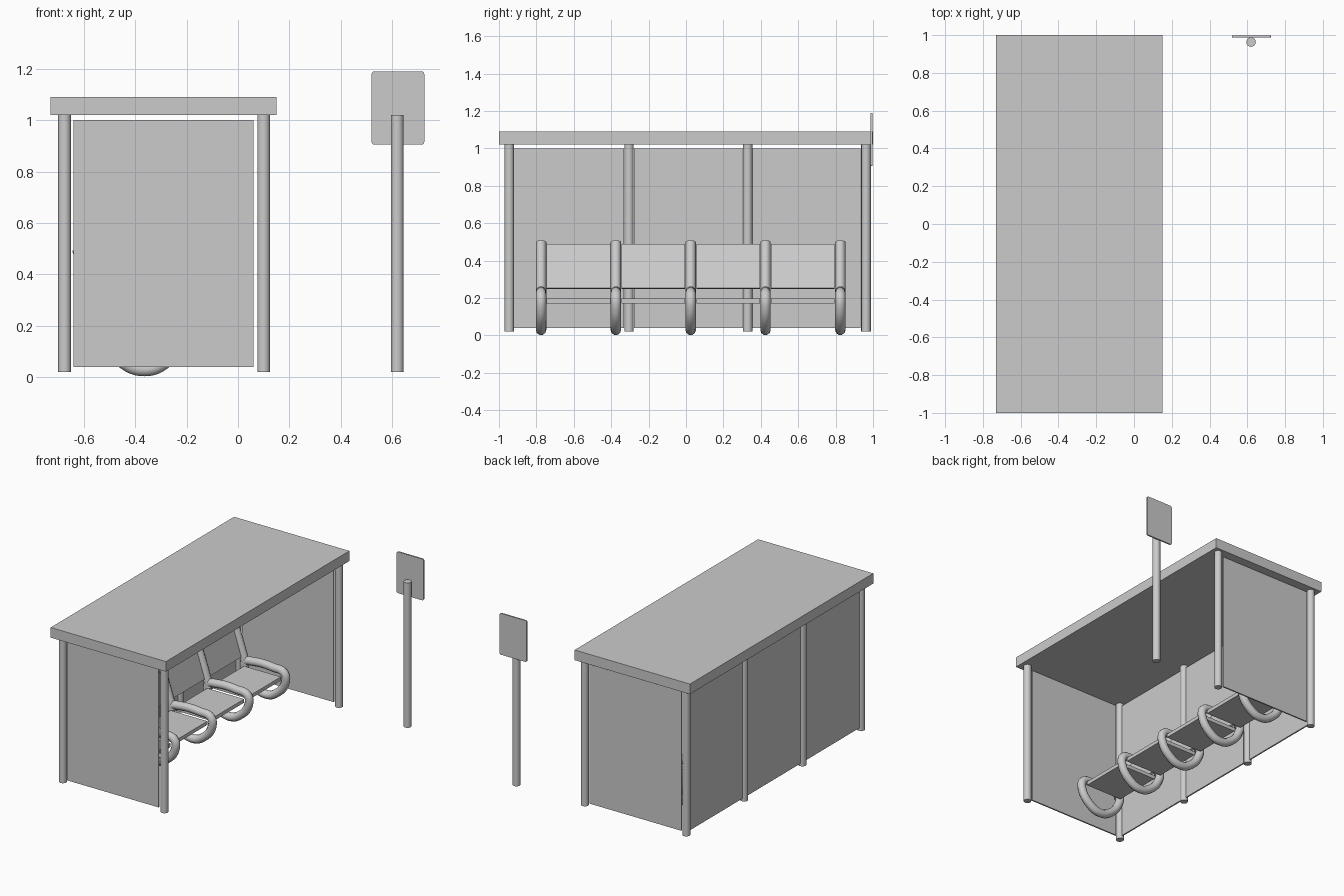
import bpy
from math import radians, atan2, hypot
from mathutils import Vector

if "Cube" in bpy.data.objects:
    bpy.data.objects.remove(bpy.data.objects["Cube"])


def box(name, x, y, z, tilt=0.0):
    """Box from (min, max) ranges, optionally tilted about its centre's y axis."""
    bpy.ops.mesh.primitive_cube_add(size=1)
    ob = bpy.context.object
    ob.name = name
    for v in ob.data.vertices:
        v.co = Vector(c * (r[1] - r[0]) for c, r in zip(v.co, (x, y, z)))
    ob.location = [sum(r) / 2 for r in (x, y, z)]
    ob.rotation_euler.y = tilt
    return ob


def post(name, x, y):
    bpy.ops.mesh.primitive_cylinder_add(vertices=16, radius=0.025, depth=1.0,
                                        location=(x, y, 0.52))
    bpy.context.object.name = name
    bpy.ops.object.shade_smooth_by_angle(angle=radians(35))


def tube(name, pts, y, radius, cyclic):
    """Smooth tube along a path of (x, z) points in the plane at y."""
    cu = bpy.data.curves.new(name, 'CURVE')
    cu.dimensions = '3D'
    cu.bevel_depth = radius
    cu.bevel_resolution = 3
    cu.resolution_u = 5
    cu.use_fill_caps = True
    sp = cu.splines.new('BEZIER')
    sp.bezier_points.add(len(pts) - 1)
    for p, (px, pz) in zip(sp.bezier_points, pts):
        p.co = (px, 0, pz)
        p.handle_left_type = p.handle_right_type = 'AUTO'
    sp.use_cyclic_u = cyclic
    ob = bpy.data.objects.new(name, cu)
    bpy.context.collection.objects.link(ob)
    ob.location.y = y
    bpy.ops.object.select_all(action='DESELECT')
    bpy.context.view_layer.objects.active = ob
    ob.select_set(True)
    bpy.ops.object.convert(target='MESH')
    bpy.ops.object.shade_smooth_by_angle(angle=radians(50))


# Roof slab
box("roof", (-0.73, 0.15), (-1, 1), (1.02, 1.09))

# Posts: four along the back, two at the front corners, one for the sign
BACK_X, FRONT_X = -0.675, 0.10
post_ys = [-0.945, -0.305, 0.33, 0.96]
for y in post_ys:
    post("back_post", BACK_X, y)
for y in (post_ys[0], post_ys[-1]):
    post("front_post", FRONT_X, y)
post("sign_post", 0.62, 0.963)

# Wall panels between the posts
for a, b in zip(post_ys, post_ys[1:]):
    box("back_panel", (BACK_X - 0.005, BACK_X + 0.005), (a + 0.026, b - 0.026), (0.04, 1.0))
for y in (post_ys[0], post_ys[-1]):
    box("side_panel", (-0.64, 0.06), (y - 0.005, y + 0.005), (0.04, 1.0))

# Sign plate with rounded corners
sign = box("sign_plate", (0.52, 0.725), (0.987, 0.997), (0.905, 1.19))
bev = sign.modifiers.new("corners", 'BEVEL')
bev.limit_method = 'WEIGHT'
bev.width = 0.01
bev.segments = 3
weights = sign.data.attributes.new("bevel_weight_edge", 'FLOAT', 'EDGE')
for e in sign.data.edges:
    d = sign.data.vertices[e.vertices[0]].co - sign.data.vertices[e.vertices[1]].co
    weights.data[e.index].value = 1.0 if abs(d.y) > 0.005 else 0.0

# Tubular bench frames: rounded triangular loop plus a leaning back upright
R = 0.028
loop = [(-0.46, 0.23), (-0.30, 0.23), (-0.225, 0.215), (-0.215, 0.155), (-0.29, 0.055),
        (-0.365, 0.03), (-0.44, 0.055), (-0.52, 0.15), (-0.525, 0.21)]
frame_ys = [-0.775 + 0.4 * i for i in range(5)]
for y in frame_ys:
    tube("bench_frame_loop", loop, y, R, True)
    tube("bench_back_upright", [(-0.515, 0.19), (-0.565, 0.34), (-0.62, 0.50)], y, R, False)

# Seat and backrest for each bay
lo, hi = Vector((-0.54, 0.25)), Vector((-0.617, 0.485))
mid, lean = (lo + hi) / 2, hi - lo
half = lean.length / 2
for a, b in zip(frame_ys, frame_ys[1:]):
    ys = (a + 0.03, b - 0.03)
    box("seat", (-0.51, -0.23), ys, (0.172, 0.197))
    box("backrest", (mid.x - 0.009, mid.x + 0.009), ys, (mid.y - half, mid.y + half),
        tilt=atan2(lean.x, lean.y))
